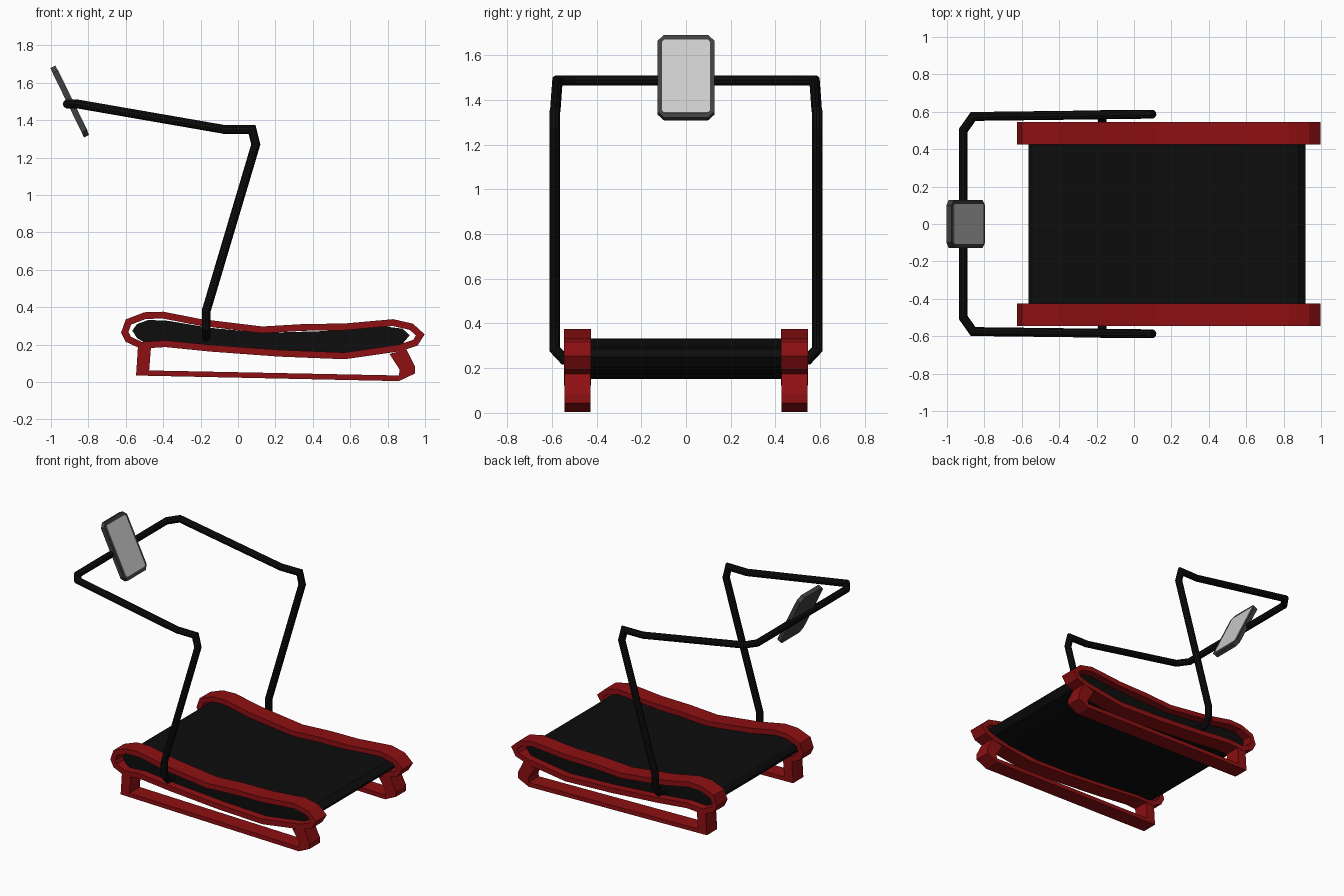
import bpy, bmesh, math
from mathutils import Vector, Matrix

if "Cube" in bpy.data.objects:
    bpy.data.objects.remove(bpy.data.objects["Cube"])


def material(name, r, g, b):
    m = bpy.data.materials.new(name)
    m.diffuse_color = (r, g, b, 1)
    m.use_nodes = True
    m.node_tree.nodes["Principled BSDF"].inputs["Base Color"].default_value = m.diffuse_color
    return m


RED = material("dark red", 0.27, 0.005, 0.006)
BLACK = material("black", 0.004, 0.004, 0.004)
CHARCOAL = material("charcoal", 0.05, 0.05, 0.05)
GREY = material("light grey", 0.6, 0.6, 0.6)


def finish(bm, name, mat):
    bmesh.ops.recalc_face_normals(bm, faces=bm.faces)
    me = bpy.data.meshes.new(name)
    bm.to_mesh(me)
    bm.free()
    me.materials.append(mat)
    ob = bpy.data.objects.new(name, me)
    bpy.context.collection.objects.link(ob)
    return ob


def prism(name, pts, y0, y1, mat):
    """Side profile in (x, z) extruded along y."""
    bm = bmesh.new()
    face = bm.faces.new([bm.verts.new((x, y0, z)) for x, z in pts])
    out = bmesh.ops.extrude_face_region(bm, geom=[face])["geom"]
    moved = [v for v in out if isinstance(v, bmesh.types.BMVert)]
    bmesh.ops.translate(bm, verts=moved, vec=(0, y1 - y0, 0))
    return finish(bm, name, mat)


def inset(pts, t):
    """Offset a clockwise loop inwards by t."""
    res = []
    for i, p in enumerate(pts):
        p = Vector(p)
        a = (p - Vector(pts[i - 1])).normalized()
        b = (Vector(pts[(i + 1) % len(pts)]) - p).normalized()
        na, nb = Vector((a.y, -a.x)), Vector((b.y, -b.x))
        n = (na + nb).normalized()
        res.append(tuple(p + n * t / n.dot(na)))
    return res


def ring(name, pts, t, y0, y1, mat):
    """Hollow band following a side profile."""
    bm = bmesh.new()
    inner = inset(pts, t)
    loops = [[bm.verts.new((x, y, z)) for x, z in p]
             for p, y in ((pts, y0), (pts, y1), (inner, y1), (inner, y0))]
    n = len(pts)
    for k in range(4):
        a, b = loops[k], loops[(k + 1) % 4]
        for i in range(n):
            j = (i + 1) % n
            bm.faces.new((a[i], a[j], b[j], b[i]))
    return finish(bm, name, mat)


# side frames: wavy loop with a foot below, on both sides
rail = [(-0.625, 0.265), (-0.60, 0.335), (-0.50, 0.373), (-0.40, 0.376),
        (-0.20, 0.337), (0.13, 0.297), (0.35, 0.31), (0.57, 0.313), (0.83, 0.336),
        (0.935, 0.312), (0.998, 0.255), (0.96, 0.195), (0.87, 0.165),
        (0.57, 0.122), (0.22, 0.136), (-0.15, 0.163), (-0.39, 0.187),
        (-0.52, 0.178), (-0.60, 0.215)]
foot = [(-0.545, 0.035), (-0.535, 0.188), (-0.465, 0.19), (-0.475, 0.062),
        (0.86, 0.035), (0.865, 0.065), (0.81, 0.15), (0.90, 0.175),
        (0.945, 0.085), (0.945, 0.045), (0.86, 0.005)]
for s, side in ((-1, "front"), (1, "back")):
    ring(side + "_side_rail", rail, 0.036, s * 0.425, s * 0.545, RED)
    prism(side + "_foot", foot, s * 0.427, s * 0.543, RED)

# running belt
belt = [(-0.565, 0.275), (-0.54, 0.31), (-0.48, 0.332), (-0.38, 0.328),
        (-0.15, 0.29), (0.13, 0.263), (0.45, 0.272), (0.78, 0.298),
        (0.88, 0.285), (0.918, 0.25), (0.88, 0.205), (0.75, 0.175),
        (0.50, 0.152), (0.22, 0.16), (-0.15, 0.187), (-0.39, 0.208),
        (-0.49, 0.205), (-0.54, 0.235)]
prism("running_belt", belt, -0.49, 0.49, BLACK)

# handrail: one bent tube, half path mirrored
half = [(-0.17, 0.48, 0.24), (-0.17, 0.545, 0.24), (-0.17, 0.587, 0.285),
        (-0.17, 0.587, 0.38), (0.095, 0.587, 1.27), (0.075, 0.587, 1.35),
        (-0.07, 0.585, 1.35), (-0.86, 0.575, 1.487), (-0.913, 0.50, 1.487)]
path = half + [(x, -y, z) for x, y, z in reversed(half)]
R, N = 0.024, 10
bm = bmesh.new()
P = [Vector(p) for p in path]
# each section is slid along the segment onto the mitre plane of the next bend
d = (P[1] - P[0]).normalized()
u = d.orthogonal().normalized()
w = d.cross(u)
sec = [P[0] + R * (u * math.cos(k * math.tau / N) + w * math.sin(k * math.tau / N))
       for k in range(N)]
prev = [bm.verts.new(c) for c in sec]
bm.faces.new(prev)
for i in range(1, len(P)):
    d = (P[i] - P[i - 1]).normalized()
    e = (P[i + 1] - P[i]).normalized() if i + 1 < len(P) else d
    n = (d + e).normalized()
    sec = [c + d * ((P[i] - c).dot(n) / d.dot(n)) for c in sec]
    cur = [bm.verts.new(c) for c in sec]
    for k in range(N):
        j = (k + 1) % N
        bm.faces.new((prev[k], prev[j], cur[j], cur[k]))
    prev = cur
bm.faces.new(prev)
finish(bm, "handrail", BLACK)


# console: tilted chamfered slab with a screen plate facing the runner
def slab(name, hy, hz, c, x0, x1, mat):
    pts = [(-hz, hy - c), (-hz + c, hy), (hz - c, hy), (hz, hy - c),
           (hz, c - hy), (hz - c, -hy), (c - hz, -hy), (-hz, c - hy)]
    bm = bmesh.new()
    a = [bm.verts.new((x0, y, z)) for z, y in pts]
    b = [bm.verts.new((x1, y, z)) for z, y in pts]
    bm.faces.new(a)
    bm.faces.new(b)
    for i in range(8):
        j = (i + 1) % 8
        bm.faces.new((a[i], a[j], b[j], b[i]))
    ob = finish(bm, name, mat)
    ob.matrix_world = (Matrix.Translation((-0.899, 0, 1.5))
                       @ Matrix.Rotation(math.radians(-26), 4, 'Y'))


slab("console_body", 0.128, 0.206, 0.03, -0.016, 0.014, CHARCOAL)
slab("console_screen", 0.108, 0.182, 0.012, 0.010, 0.017, GREY)
